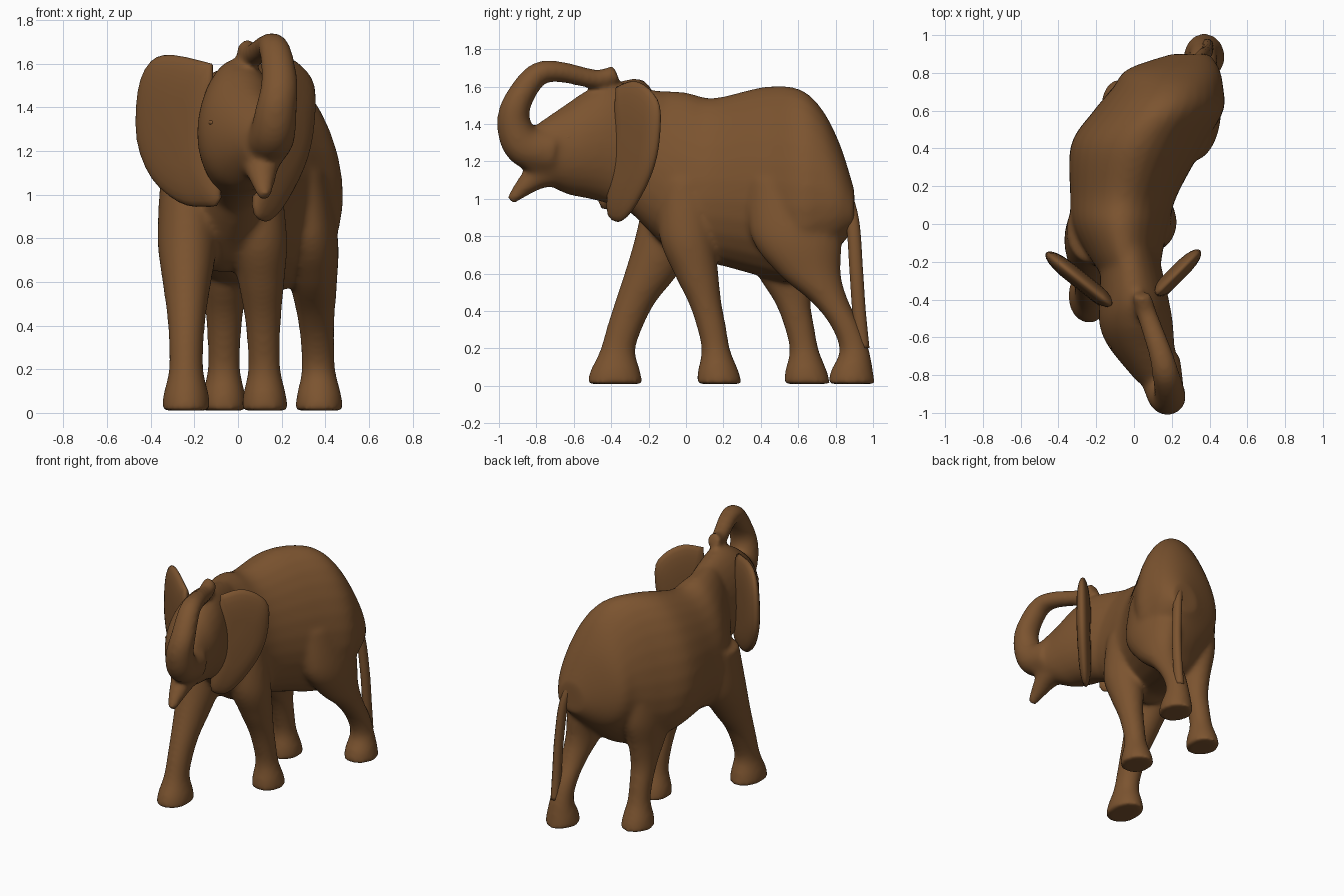
import bpy, bmesh, math
from mathutils import Vector

if "Cube" in bpy.data.objects:
    bpy.data.objects.remove(bpy.data.objects["Cube"])

hide = bpy.data.materials.new("brown_hide")
hide.diffuse_color = (0.20, 0.088, 0.029, 1)
hide.use_nodes = True
hide.node_tree.nodes["Principled BSDF"].inputs["Base Color"].default_value = hide.diffuse_color


def finish(name, bm):
    bmesh.ops.recalc_face_normals(bm, faces=bm.faces)
    me = bpy.data.meshes.new(name)
    bm.to_mesh(me)
    bm.free()
    me.materials.append(hide)
    for p in me.polygons:
        p.use_smooth = True
    ob = bpy.data.objects.new(name, me)
    bpy.context.collection.objects.link(ob)
    return ob


def spline(rows, steps=6):
    """Catmull-Rom interpolation of rows of numbers."""
    out = []
    for i in range(len(rows) - 1):
        a, b, c, d = (rows[max(0, min(len(rows) - 1, i + k))] for k in (-1, 0, 1, 2))
        for s in range(steps):
            t = s / steps
            out.append([0.5 * (2 * q + (r - p) * t + (2 * p - 5 * q + 4 * r - w) * t * t
                               + (3 * q - p - 3 * r + w) * t ** 3)
                        for p, q, r, w in zip(a, b, c, d)])
    return out + [list(rows[-1])]


def bridge(bm, rings):
    """Skin closed rings of points and cap both ends."""
    rings = [[bm.verts.new(p) for p in ring] for ring in rings]
    n = len(rings[0])
    for p, q in zip(rings, rings[1:]):
        for k in range(n):
            bm.faces.new((p[k], p[(k + 1) % n], q[(k + 1) % n], q[k]))
    bm.faces.new(rings[0])
    bm.faces.new(rings[-1][::-1])


def loft(bm, rows, axis=None, taper=0.0, sides=28):
    """Elliptical rings (x, y, z, half width, half depth) along a path."""
    rows = spline(rows)
    pts = [Vector(r[:3]) for r in rows]
    rings = []
    for i, r in enumerate(rows):
        t = pts[min(i + 1, len(pts) - 1)] - pts[max(i - 1, 0)]
        v = Vector(axis) if axis else Vector((0, -t.z, t.y)).normalized()
        ring = []
        for k in range(sides):
            a = math.tau * k / sides
            wide = r[3] * math.cos(a) * (1 - taper * math.sin(a))
            ring.append(pts[i] + Vector((wide, 0, 0)) + v * r[4] * math.sin(a))
        rings.append(ring)
    bridge(bm, rings)


def barrel(bm, rows, taper):
    """Upright slices (y, x, half width, top, bottom)."""
    loft(bm, [(x, y, (t + b) / 2, w, (t - b) / 2) for y, x, w, t, b in rows], (0, 0, 1), taper)


skin = bmesh.new()

# torso
barrel(skin, [
    (-.30, -.01, .14, 1.58, .93), (-.15, -.05, .20, 1.58, .78), (0, -.07, .255, 1.57, .65),
    (.15, -.055, .28, 1.54, .65), (.42, .02, .35, 1.60, .58), (.60, .13, .34, 1.59, .55),
    (.72, .18, .29, 1.49, .64), (.82, .21, .24, 1.30, .74), (.90, .30, .10, 1.05, .84)], .16)

# head
barrel(skin, [
    (-.12, -.03, .15, 1.57, .84), (-.38, 0, .18, 1.625, .96), (-.52, .01, .195, 1.585, 1.0),
    (-.65, .04, .175, 1.50, 1.03), (-.84, .13, .11, 1.37, 1.13)], .05)

# raised trunk, thinning toward the tip
path = [(.11, -.70, 1.25), (.155, -.86, 1.28), (.175, -.92, 1.40), (.19, -.90, 1.52),
        (.17, -.80, 1.66), (.14, -.68, 1.68), (.07, -.48, 1.64), (.04, -.37, 1.67)]
steps = [i / (len(path) - 1) for i in range(len(path))]
loft(skin, [(*p, .135 - .085 * t ** .6, .05 + .082 * (1 - t) ** 2) for p, t in zip(path, steps)])

# pointed lower lip
loft(skin, [(.08, -.62, 1.17, .10, .10), (.105, -.79, 1.125, .08, .075),
            (.12, -.94, .99, .032, .026)])

# striding legs share one column profile: height, half width, half depth
column = [(.01, .112, .136), (.08, .105, .122), (.19, .08, .086), (.32, .08, .088),
          (.45, .09, .10), (.60, .112, .132), (.80, .138, .165), (1.1, .13, .16)]


def leg(foot_x, hip_x, ys, wide=1.0, deep=1.0, haunch=0.0):
    """haunch widens the leg from front to back above the knee."""
    rows = []
    for (z, w, d), y in zip(column, ys):
        x = foot_x + (hip_x - foot_x) * (z / 1.1) ** 2
        rows.append((x, y, z, w * wide, d * deep + haunch * min(1, max(0, z - .42) * 2.8)))
    loft(skin, rows, (0, 1, 0))


leg(-.238, -.225, (-.38, -.378, -.365, -.325, -.27, -.185, -.09, -.03), 1, 1.1)
leg(.122, .07, (.178, .172, .16, .135, .10, .055, .005, 0), .95, .9)
leg(.372, .28, (.885, .887, .90, .855, .77, .66, .59, .57), .98, .93, .09)
leg(-.065, -.05, (.648, .642, .632, .605, .57, .535, .52, .51), .95, .92, .07)

body = finish("body_head_trunk_and_legs", skin)
fuse = body.modifiers.new("fuse", 'REMESH')
fuse.mode = 'VOXEL'
fuse.voxel_size = 0.014
fuse.use_smooth_shade = True
soft = body.modifiers.new("soften", 'SMOOTH')
soft.factor = 0.5
soft.iterations = 18

# tail hanging beside the hind leg
tail = bmesh.new()
hang = [(.31, .84, 1.06), (.36, .89, .88), (.385, .91, .62), (.39, .925, .40), (.39, .945, .20)]
loft(tail, [(*p, .03, .036) for p in hang], None, 0, 12)
finish("tail", tail)


def ear(name, outline, lean, y0, thick):
    """Padded flap: outline in x, z; it sweeps back by lean for each unit of x."""
    ring = spline(outline + outline[:1], 3)[:-1]
    cx = sum(p[0] for p in ring) / len(ring)
    cz = sum(p[1] for p in ring) / len(ring)
    normal = Vector((lean, -1, 0)).normalized()
    loops = []
    for i in range(1, 12):
        a = math.pi * i / 12
        s, d = math.sin(a) ** .6, math.cos(a)
        row = []
        for x, z in ring:
            px, pz = cx + (x - cx) * s, cz + (z - cz) * s
            row.append(Vector((px, y0 + lean * px, pz)) + normal * thick * d)
        loops.append(row)
    bm = bmesh.new()
    bridge(bm, loops)
    finish(name, bm)


# ears
ear("right_ear", [(.12, 1.60), (.21, 1.63), (.29, 1.59), (.345, 1.50), (.345, 1.33),
                  (.315, 1.17), (.25, 1.02), (.17, .90), (.11, .88), (.07, .95), (.10, 1.25)],
    1.0, -.49, .045)
ear("left_ear", [(-.12, 1.60), (-.30, 1.64), (-.40, 1.61), (-.455, 1.48), (-.46, 1.25),
                 (-.39, 1.07), (-.27, .965), (-.16, .945), (-.08, .98), (-.11, 1.25)],
    -.8, -.525, .048)

# eyelids
for name, x in (("right_eyelid", .187), ("left_eyelid", -.118)):
    lid = bmesh.new()
    bmesh.ops.create_uvsphere(lid, u_segments=16, v_segments=10, radius=1)
    for v in lid.verts:
        v.co = Vector((x + v.co.x * .018, -.63 + v.co.y * .03, 1.33 + v.co.z * .014))
    finish(name, lid)
